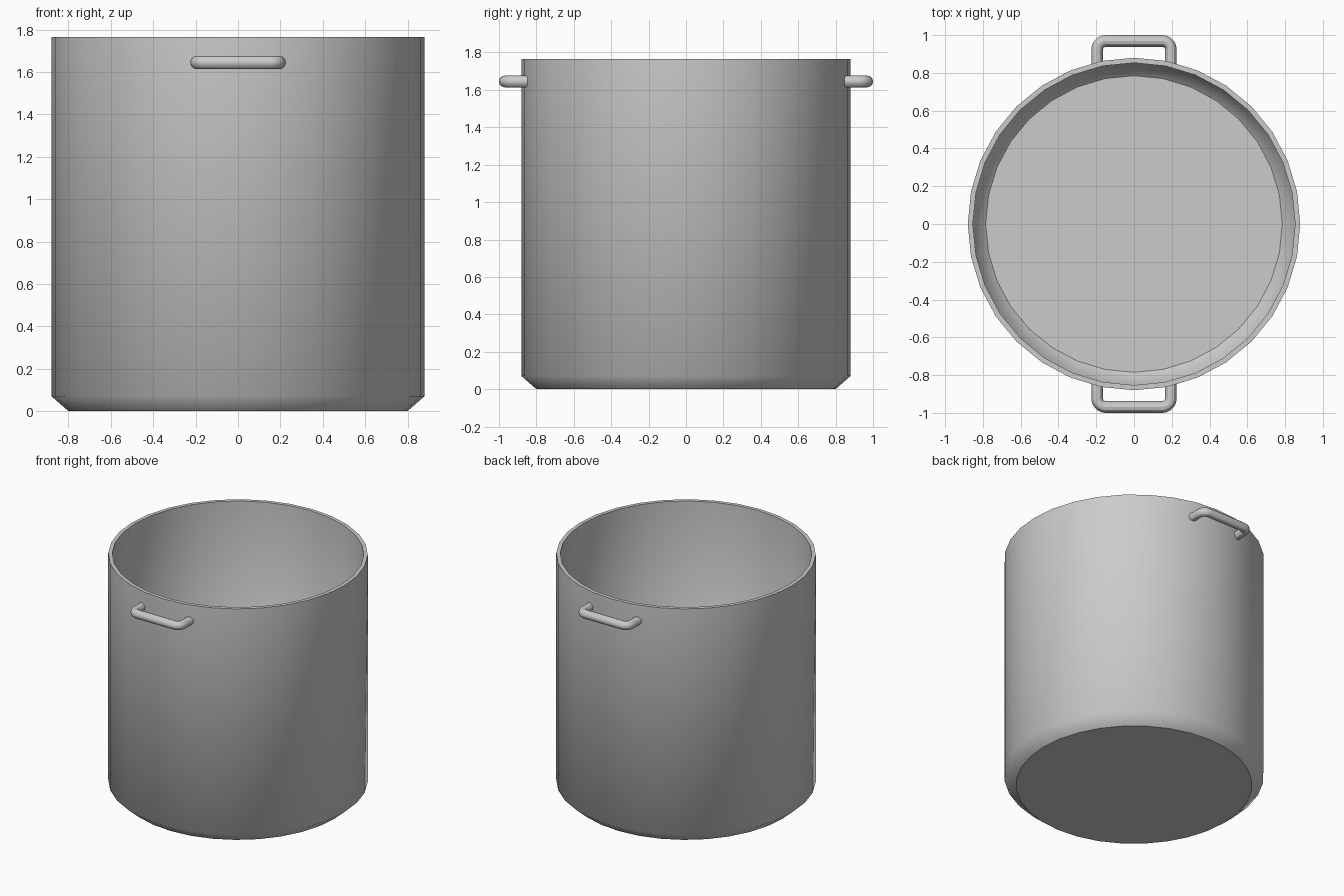
import bpy
import bmesh
from math import sin, cos, pi

cube = bpy.data.objects.get("Cube")
if cube:
    bpy.data.objects.remove(cube, do_unlink=True)

SEGMENTS = 32
HEIGHT = 1.765

# Brushed metal, shared by all parts
metal = bpy.data.materials.new("grey metal")
metal.use_nodes = True
GREY = (0.6, 0.6, 0.6, 1)
metal.diffuse_color = GREY
bsdf = next(n for n in metal.node_tree.nodes if n.type == "BSDF_PRINCIPLED")
bsdf.inputs["Base Color"].default_value = GREY


def make_pot():
    """Lathe the wall, chamfered base and hollow inside as one closed shell."""
    outer = [(0.80, 0), (0.88, 0.07), (0.88, HEIGHT)]
    inner = [(0.853, HEIGHT), (0.853, 0.09), (0.785, 0.03)]
    bm = bmesh.new()
    rings = []
    for radius, z in outer + inner:
        angles = [2 * pi * i / SEGMENTS for i in range(SEGMENTS)]
        rings.append([bm.verts.new((radius * cos(a), radius * sin(a), z)) for a in angles])
    for low, high in zip(rings, rings[1:]):
        for i in range(SEGMENTS):
            j = (i + 1) % SEGMENTS
            bm.faces.new((low[i], low[j], high[j], high[i]))
    bm.faces.new(rings[0][::-1])
    bm.faces.new(rings[-1])
    bmesh.ops.recalc_face_normals(bm, faces=bm.faces)

    # Smooth walls, with crisp edges around the rim and both floors
    for face in bm.faces:
        face.smooth = True
    for edge in bm.edges:
        flat = [abs(f.normal.z) > 0.99 for f in edge.link_faces]
        edge.smooth = flat[0] == flat[1]

    mesh = bpy.data.meshes.new("pot_body")
    bm.to_mesh(mesh)
    bm.free()
    mesh.materials.append(metal)
    pot = bpy.data.objects.new("pot_body", mesh)
    bpy.context.collection.objects.link(pot)


def make_handle(name, turn):
    """Sweep a round bar along a U with rounded corners."""
    half, reach, fillet, root = 0.195, 0.969, 0.045, 0.84
    side = [(half, root)]
    for i in range(6):
        a = pi / 2 * i / 5
        side.append((half - fillet + fillet * cos(a), reach - fillet + fillet * sin(a)))
    path = side + [(-x, y) for x, y in reversed(side)]

    curve = bpy.data.curves.new(name, "CURVE")
    curve.dimensions = "3D"
    curve.bevel_depth = 0.031
    curve.bevel_resolution = 4
    curve.use_fill_caps = True
    spline = curve.splines.new("POLY")
    spline.points.add(len(path) - 1)
    for point, (x, y) in zip(spline.points, path):
        point.co = (x, y, 0, 1)
    curve.materials.append(metal)

    handle = bpy.data.objects.new(name, curve)
    handle.location.z = 1.645
    handle.rotation_euler.z = turn
    bpy.context.collection.objects.link(handle)
    bpy.ops.object.select_all(action="DESELECT")
    handle.select_set(True)
    bpy.context.view_layer.objects.active = handle
    bpy.ops.object.convert(target="MESH")
    bpy.ops.object.shade_smooth_by_angle()


make_pot()
make_handle("back_handle", 0)
make_handle("front_handle", pi)
